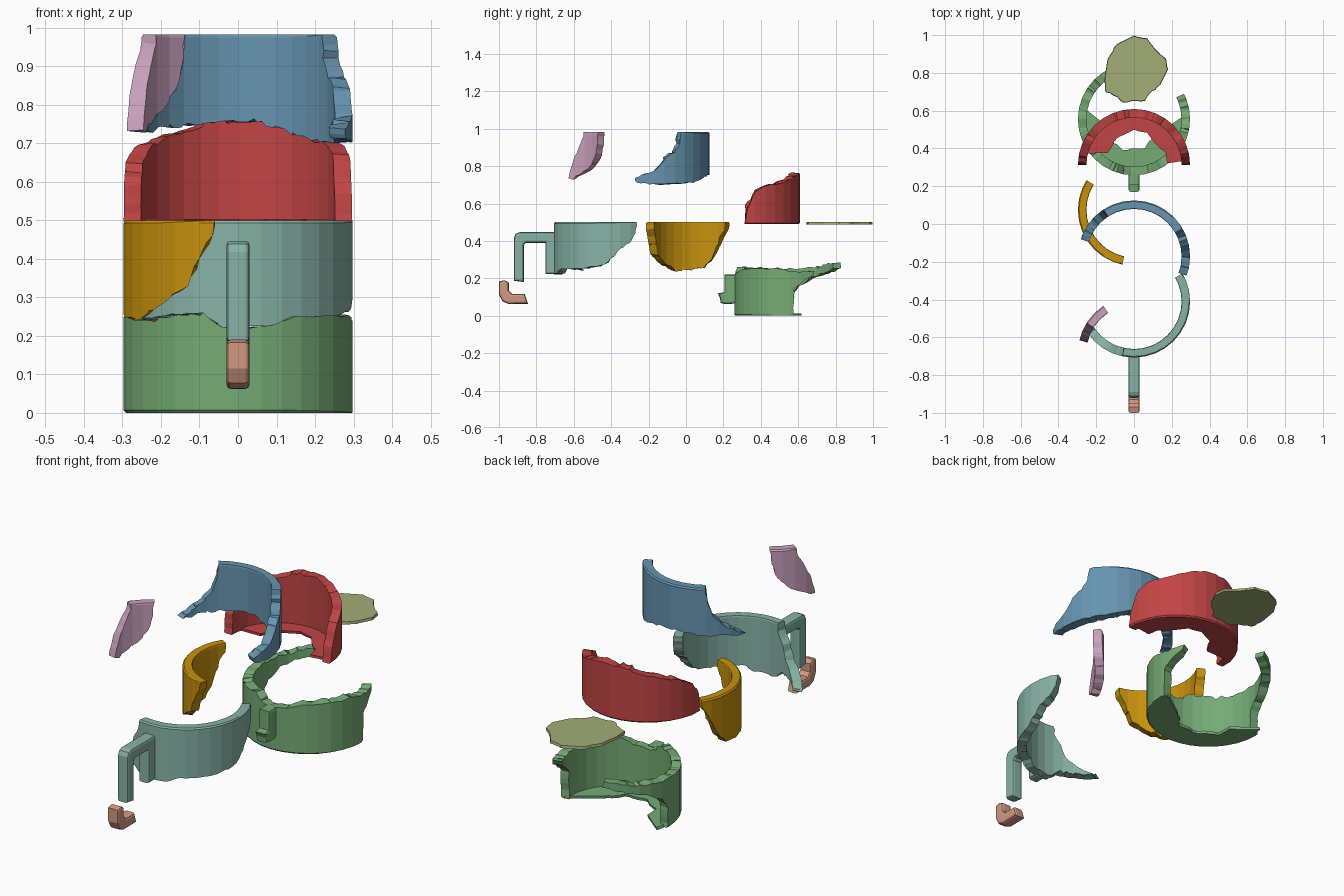
import bpy, bmesh, math, random

if "Cube" in bpy.data.objects:
    bpy.data.objects.remove(bpy.data.objects["Cube"])

random.seed(4)
R, T, H, N = 0.297, 0.045, 0.5, 32      # mug radius, wall, height, facets
STEP = 2 * math.pi / N


def material(name, col):
    """Material from a display colour, converted to linear."""
    m = bpy.data.materials.new(name)
    m.diffuse_color = (*[((c + 0.055) / 1.055) ** 2.4 for c in col], 1)
    m.use_nodes = True
    m.node_tree.nodes["Principled BSDF"].inputs["Base Color"].default_value = m.diffuse_color
    return m


def densify(pts, flat, step=0.026, jit=0.004):
    """Split an outline into short jagged steps; edges passing flat() stay straight."""
    out = []
    for a, b in zip(pts, pts[1:] + pts[:1]):
        out.append(a)
        if flat(a, b):
            continue
        n = int(math.dist(a, b) / step)
        for i in range(1, n + 1):
            t = i / (n + 1)
            out.append(tuple(a[k] + (b[k] - a[k]) * t + random.uniform(-jit, jit) for k in (0, 1)))
    return out


def faceted(r, th):
    """Radius of an N-sided ring at angle th."""
    return r * math.cos(STEP / 2) / math.cos(th % STEP - STEP / 2)


def add_wall(bm, outline):
    """Curved shard from an (angle, height) outline."""
    flat = lambda a, b: a[1] == b[1] and a[1] in (0, H)
    pts = densify([(math.radians(a) * R, z) for a, z in outline], flat)
    sheet = bm.faces.new([bm.verts.new((u / R, 0, z)) for u, z in pts])
    bm.normal_update()
    bmesh.ops.triangulate(bm, faces=[sheet], ngon_method='EAR_CLIP')
    cuts = [((i * STEP, 0, 0), (1, 0, 0)) for i in range(-N, 2 * N)]
    cuts += [((0, 0, z), (0, 0, 1)) for z in (0.007, H - 0.007)]
    for co, no in cuts:
        bmesh.ops.bisect_plane(bm, geom=bm.verts[:] + bm.edges[:] + bm.faces[:],
                               plane_co=co, plane_no=no, dist=1e-5)
    outer = bm.verts[:]
    border = [e for e in bm.edges if e.is_boundary]
    rim = {v for e in border for v in e.verts}
    inner = {}
    for v in outer:
        th, z = v.co.x, v.co.z
        if v in rim and 0.008 < z < H - 0.008:
            th += random.uniform(-0.02, 0.02)
            z += random.uniform(-0.007, 0.007)
        inner[v] = bm.verts.new((th, 0, z))
    for f in bm.faces[:]:
        bm.faces.new([inner[v] for v in reversed(f.verts)])
    for e in border:
        a, b = e.verts
        bm.faces.new((a, b, inner[b], inner[a]))
    # Wrap both skins round the axis, easing the lip and the foot
    for group, r0, s in ((outer, R, -0.006), (list(inner.values()), R - T, 0.002)):
        for v in group:
            th, z = v.co.x, v.co.z
            r = faceted(r0 + (s if z > H - 1e-4 or z < 1e-4 else 0), th)
            v.co = (r * math.cos(th), r * math.sin(th), z)


def add_slab(bm, pts, z0=0.0, z1=0.013):
    """Flat plate from an (x, y) outline."""
    low = [bm.verts.new((x, y, z0)) for x, y in pts]
    top = [bm.verts.new((x * 0.985, y * 0.985, z1)) for x, y in pts]
    caps = [bm.faces.new(low), bm.faces.new(top)]
    for i in range(len(pts)):
        j = (i + 1) % len(pts)
        bm.faces.new((low[i], low[j], top[j], top[i]))
    bm.normal_update()
    bmesh.ops.triangulate(bm, faces=caps, ngon_method='EAR_CLIP')


def finish(bm, name, mat, loc):
    bmesh.ops.recalc_face_normals(bm, faces=bm.faces[:])
    bmesh.ops.dissolve_limit(bm, angle_limit=math.radians(0.8), verts=bm.verts[:], edges=bm.edges[:])
    me = bpy.data.meshes.new(name)
    bm.to_mesh(me)
    bm.free()
    me.materials.append(mat)
    ob = bpy.data.objects.new(name, me)
    ob.location = loc
    bpy.context.collection.objects.link(ob)


def shard(name, mat, loc, outline, floor=None):
    bm = bmesh.new()
    add_wall(bm, outline)
    if floor:
        add_slab(bm, floor)
    finish(bm, name, mat, loc)


def handle(name, mat, prof, w=0.03):
    """Handle bit: (y, z) side profile with softened side edges."""
    bm = bmesh.new()
    a = [bm.verts.new((-w, y, z)) for y, z in prof]
    b = [bm.verts.new((w, y, z)) for y, z in prof]
    caps = [bm.faces.new(a), bm.faces.new(b)]
    for i in range(len(prof)):
        j = (i + 1) % len(prof)
        bm.faces.new((a[i], a[j], b[j], b[i]))
    bmesh.ops.recalc_face_normals(bm, faces=bm.faces[:])
    bmesh.ops.bevel(bm, geom=[e for f in caps for e in f.edges], offset=0.012,
                    segments=2, profile=0.5, affect='EDGES')
    finish(bm, name, mat, (0, 0, 0))


blue = material("blue", (0.40, 0.58, 0.69))
red = material("red", (0.76, 0.27, 0.27))
teal = material("teal", (0.53, 0.70, 0.65))
yellow = material("yellow", (0.78, 0.57, 0.05))
green = material("green", (0.46, 0.67, 0.46))
olive = material("olive", (0.63, 0.68, 0.46))
mauve = material("mauve", (0.79, 0.63, 0.74))
tan = material("tan", (0.83, 0.60, 0.51))

# Floor: round chip and the two plates left around it
chip_lo = [(-0.155, -0.03), (-0.15, -0.11), (-0.09, -0.135), (-0.06, -0.165), (0.06, -0.155),
           (0.08, -0.12), (0.14, -0.07)]
chip_hi = [(0.18, 0.01), (0.17, 0.065), (0.11, 0.12), (0.07, 0.175), (0, 0.19),
           (-0.09, 0.145), (-0.14, 0.065)]
never = lambda a, b: False
lo, hi = densify(chip_lo, never), densify(chip_hi, never)
lo, hi = lo[:lo.index(chip_lo[-1]) + 1], hi[:hi.index(chip_hi[-1]) + 1]


def arc(a0, a1, n=24):
    return [((R - 0.02) * math.cos(math.radians(a0 + (a1 - a0) * i / n)),
             (R - 0.02) * math.sin(math.radians(a0 + (a1 - a0) * i / n))) for i in range(n + 1)]


bm = bmesh.new()
add_slab(bm, lo + hi)
finish(bm, "floor_chip", olive, (0, 0.808, 0.488))

# Seams shared by neighbouring shards, as (angle, height)
seam_front = [(257, .46), (250, .4), (244, .33), (227, .28), (211, .243)]
seam_left = [(149, .46), (156, .4), (163, .33), (167, .25)]
seam_back = [(162, .25), (142, .3), (130, .36), (125, .43)]
seam_right = [(28, .44), (22, .39), (12, .36), (6, .32), (-1, .29)]
tongue_left = [(112, .255), (135, .225), (155, .2), (170, .16), (178, .1)]
front_low = [(240, .255), (252, .26), (262, .222), (285, .225), (300, .25), (330, .253)]

# Upper wall shards
shard("upper_back_shard", blue, (0, -0.172, 0.482),
      [(123, H), (30, H)] + seam_right +
      [(-20, .255), (-18, .23), (0, .222), (20, .225), (45, .228), (60, .25), (80, .275),
       (100, .275), (120, .265), (140, .262), (155, .248)] + seam_back)
shard("upper_side_sliver", mauve, (0, -0.682, 0.482),
      [(123, H), (148, H)] + seam_left + seam_back)
shard("upper_left_shard", yellow, (0, 0.075, 0),
      [(148, H), (258, H)] + seam_front + [(195, .247), (175, .256)] + seam_left[-2::-1])
shard("upper_front_shard", teal, (0, -0.41, 0),
      [(258, H)] + seam_front + front_low + [(350, .268)] +
      [(a + 360, z) for a, z in reversed(seam_right)] + [(390, H)])

# Lower wall shards with their floor plates
shard("base_shard", green, (0, 0.555, 0),
      tongue_left + [(177, 0), (364, 0), (364, .06), (364, .14), (373, .18), (385, .215),
                     (387, .24), (370, .232), (350, .25)] + front_low[::-1] +
      [(208, .24), (185, .248), (166, .25), (150, .255), (130, .27), (114, .285)],
      arc(167, 365) + lo[::-1])
shard("lower_back_shard", red, (0, 0.312, 0.49),
      [(0, 0), (180, 0)] + tongue_left[::-1] +
      [(105, .268), (80, .27), (65, .255), (45, .222), (25, .208), (13, .18), (5, .1)],
      arc(5, 167) + hi[::-1])

# Handle pieces
handle("handle_upper", teal,
       [(-.69, .447), (-.89, .447), (-.91, .439), (-.92, .418), (-.92, .187), (-.867, .18),
        (-.867, .378), (-.855, .39), (-.752, .39), (-.752, .222), (-.69, .222)])
handle("handle_elbow", tan,
       [(-1, .183), (-.97, .19), (-.947, .177), (-.947, .135), (-.93, .117), (-.862, .117),
        (-.845, .064), (-.95, .063), (-.982, .078), (-1, .115)])
handle("handle_stub", green,
       [(.275, .22), (.206, .22), (.206, .125), (.17, .12), (.182, .095), (.185, .068),
        (.215, .062), (.275, .066)])
